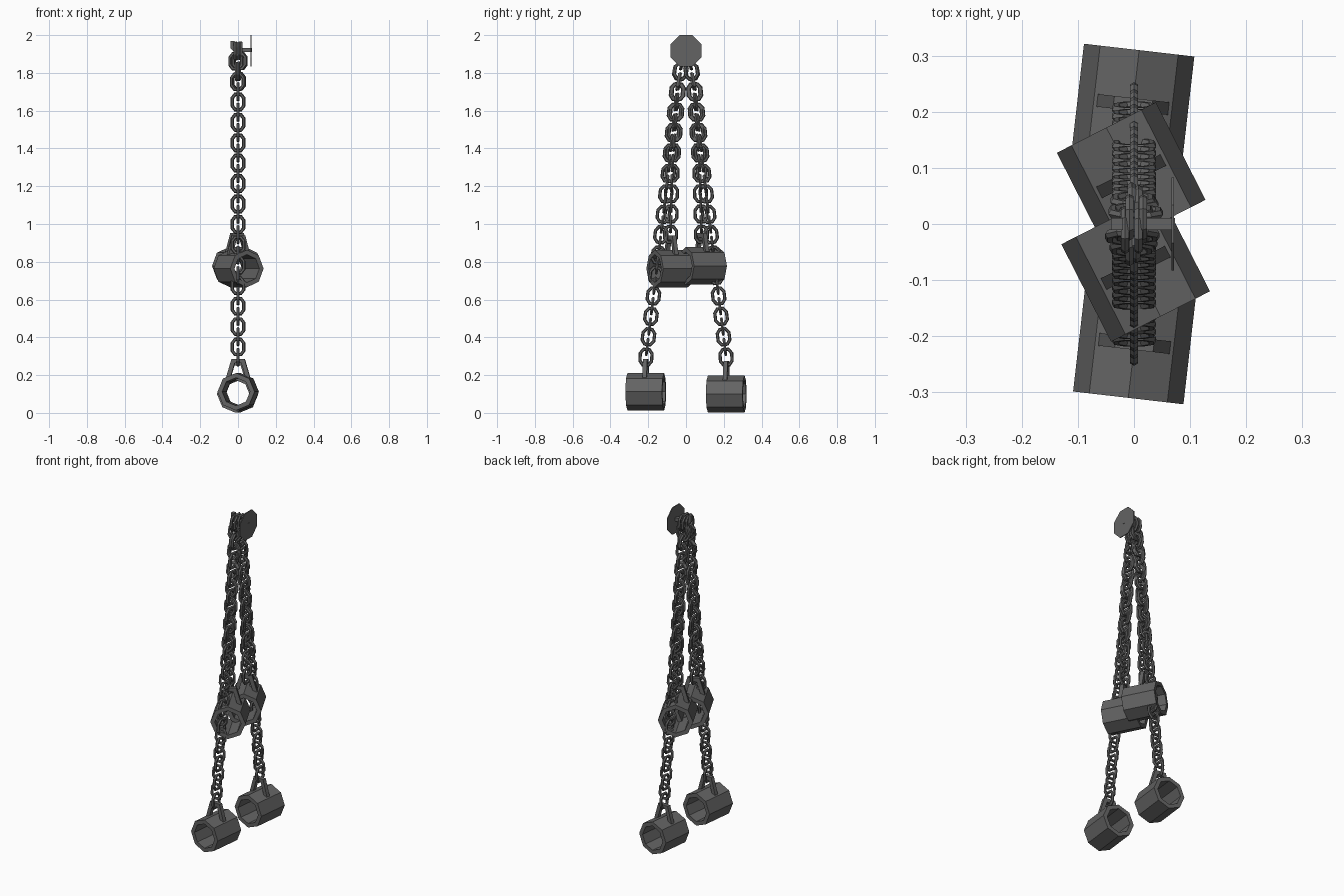
import bpy, bmesh, math
from mathutils import Vector, Matrix

if "Cube" in bpy.data.objects:
    bpy.data.objects.remove(bpy.data.objects["Cube"])

iron = bpy.data.materials.new("dark_iron")
iron.diffuse_color = (0.125, 0.125, 0.125, 1)
iron.use_nodes = True
iron.node_tree.nodes["Principled BSDF"].inputs["Base Color"].default_value = iron.diffuse_color


def finish(name, bm):
    bmesh.ops.recalc_face_normals(bm, faces=bm.faces)
    me = bpy.data.meshes.new(name)
    bm.to_mesh(me)
    bm.free()
    me.materials.append(iron)
    ob = bpy.data.objects.new(name, me)
    bpy.context.collection.objects.link(ob)
    return ob


def sweep(bm, pts, normal, radius, sides, closed, start=0.0):
    """Round or square wire along a planar path, mitred at the corners."""
    n = len(pts)
    rings = []
    for i, p in enumerate(pts):
        a = pts[i - 1] if closed or i > 0 else p
        b = pts[(i + 1) % n] if closed or i < n - 1 else p
        d1 = (p - a).normalized() if a != p else (b - p).normalized()
        d2 = (b - p).normalized() if b != p else d1
        t = (d1 + d2).normalized()
        out = t.cross(normal).normalized() / max(t.dot(d1), 0.4)
        ring = []
        for k in range(sides):
            ang = start + k * math.tau / sides
            ring.append(bm.verts.new(p + radius * (math.cos(ang) * out + math.sin(ang) * normal)))
        rings.append(ring)
    for i in range(n if closed else n - 1):
        r, s = rings[i], rings[(i + 1) % n]
        for k in range(sides):
            m = (k + 1) % sides
            bm.faces.new((r[k], r[m], s[m], s[k]))
    if not closed:
        bm.faces.new(rings[0])
        bm.faces.new(rings[-1])


def y_at(path, z):
    for (z0, y0), (z1, y1) in zip(path, path[1:]):
        if z1 <= z <= z0:
            return y0 + (y1 - y0) * (z - z0) / (z1 - z0)
    return path[0][1] if z > path[0][0] else path[-1][1]


def chain(name, path, side, top_x):
    """Octagonal links, turned a quarter each, hung along a (z, y) path."""
    bm = bmesh.new()
    pitch, z_end, z_top = 0.054, path[-1][0], path[0][0]
    count = round((z_top - z_end) / pitch)
    w, h, cw, ch = 0.031, 0.041, 0.015, 0.02
    shape = [(w, ch), (cw, h), (-cw, h), (-w, ch), (-w, -ch), (-cw, -h), (cw, -h), (w, -ch)]
    for k in range(count + 1):
        z = z_end + pitch * k
        x = top_x * max(0, 1 - (count - k) / 4)
        c = Vector((x, side * y_at(path, z), z))
        dy = side * (y_at(path, z + 0.027) - y_at(path, z - 0.027))
        t = Vector((0, dy, 0.054)).normalized()
        ex = Vector((1, 0, 0))
        ey = t.cross(ex)
        a, nrm = (ey, ex) if k % 2 == 0 else (ex, ey)
        sweep(bm, [c + a * u + t * v for u, v in shape], nrm, 0.0085, 6, True)
    finish(name, bm)


def cuff(name, loc, angle):
    """Open octagonal tube with a trapezoid hanging loop."""
    bm = bmesh.new()
    ro, ri, hl = 0.099, 0.074, 0.0975
    prof = [(ro, -hl), (ro, hl), (ri, hl), (ri, -hl)]
    rings = []
    for i in range(8):
        a = i * math.tau / 8
        rings.append([bm.verts.new((r * math.cos(a), y, r * math.sin(a))) for r, y in prof])
    for i in range(8):
        r, s = rings[i], rings[(i + 1) % 8]
        for k in range(4):
            m = (k + 1) % 4
            bm.faces.new((r[k], r[m], s[m], s[k]))
    loop = [(-0.053, 0.072), (-0.026, 0.163), (0.026, 0.163), (0.053, 0.072)]
    sweep(bm, [Vector((x, 0, z)) for x, z in loop], Vector((0, 1, 0)), 0.016, 4, False, math.pi / 4)
    bmesh.ops.transform(bm, matrix=Matrix.Translation(loc) @ Matrix.Rotation(math.radians(angle), 4, 'Z'),
                        verts=bm.verts)
    finish(name, bm)


# Four cuffs: two low, two high
cuff("lower_cuff_front", (0.001, -0.213, 0.112), -6.6)
cuff("lower_cuff_back", (-0.002, 0.213, 0.100), -6.6)
cuff("upper_cuff_front", (0.003, -0.078, 0.764), 27)
cuff("upper_cuff_back", (-0.005, 0.085, 0.778), 27)

# Long and short chains on both sides
long_path = [(1.915, 0.012), (1.72, 0.048), (1.28, 0.092), (0.295, 0.212)]
short_path = [(1.917, 0.012), (1.72, 0.040), (1.28, 0.074), (0.945, 0.082)]
for side, label in ((-1, "front"), (1, "back")):
    chain("long_chain_" + label, long_path, side, -0.012 + 0.004 * side)
    chain("short_chain_" + label, short_path, side, 0.012 + 0.004 * side)

# Octagonal wall plate
bm = bmesh.new()
bmesh.ops.create_cone(bm, cap_ends=True, segments=8, radius1=0.0895, radius2=0.0895, depth=0.005,
                      matrix=Matrix.Translation((0.069, 0, 1.917)) @ Matrix.Rotation(math.pi / 2, 4, 'Y')
                      @ Matrix.Rotation(math.pi / 8, 4, 'Z'))
finish("wall_plate", bm)

# Square hook bar with an upturned tip
bm = bmesh.new()
hook = [(0.073, 1.92), (-0.015, 1.92), (-0.03, 1.935), (-0.03, 1.968)]
sweep(bm, [Vector((x, 0, z)) for x, z in hook], Vector((0, 1, 0)), 0.015, 4, False, math.pi / 4)
finish("hook_bar", bm)
